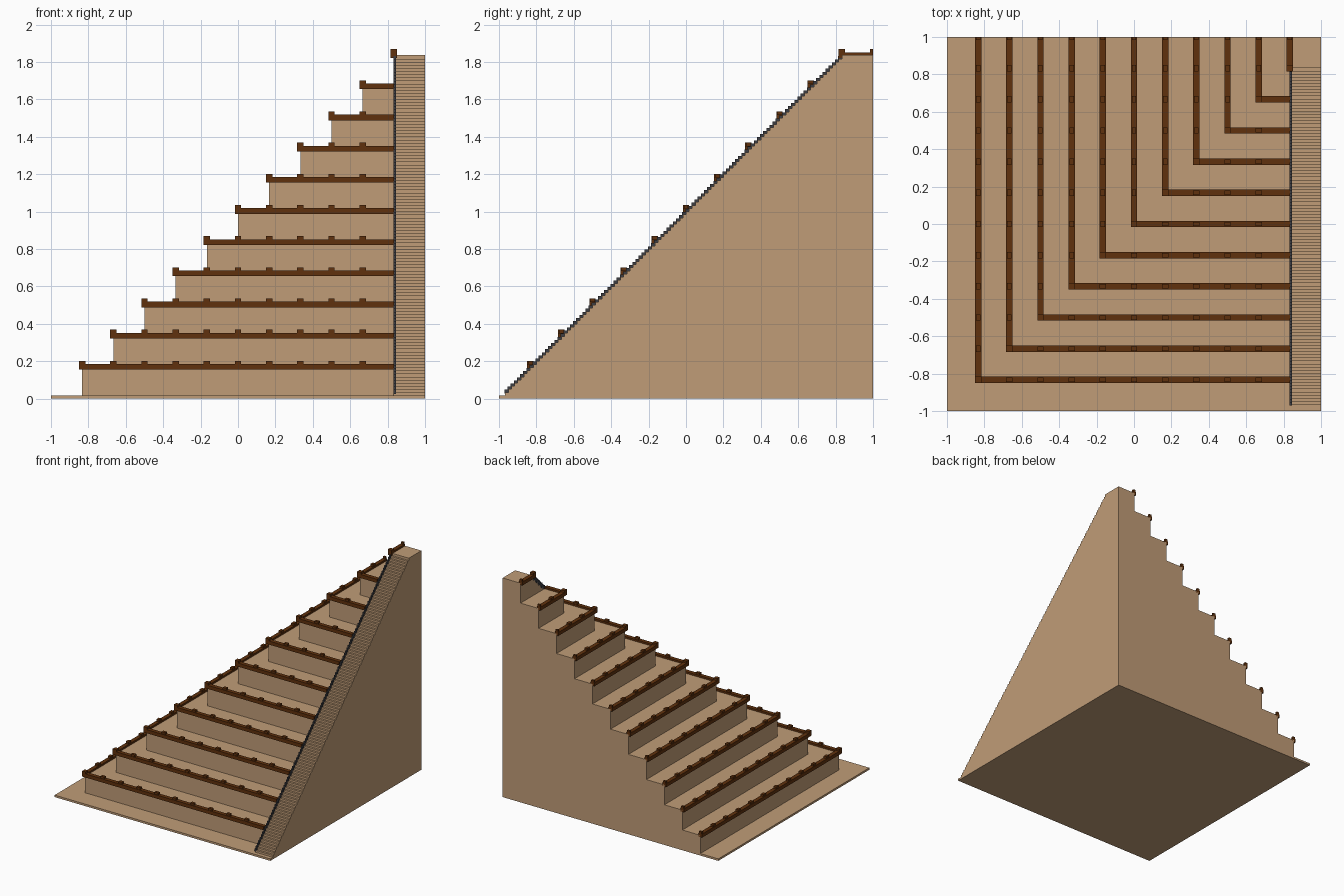
import bpy
import bmesh
from mathutils import Vector

cube = bpy.data.objects.get("Cube")
if cube:
    bpy.data.objects.remove(cube, do_unlink=True)

U = 1 / 60          # one step
T = 10 * U          # one terrace
LEVELS = 10
STAIR_X = 1 - T     # inner side of the staircase


def material(name, rgb):
    m = bpy.data.materials.new(name)
    m.use_nodes = True
    m.diffuse_color = (*rgb, 1)
    m.node_tree.nodes["Principled BSDF"].inputs["Base Color"].default_value = (*rgb, 1)
    return m


SAND = material("sandstone", (0.53, 0.335, 0.185))
WOOD = material("dark brown wood", (0.118, 0.031, 0.004))
IRON = material("dark grey iron", (0.045, 0.047, 0.055))


def finish(name, bm, mat):
    bmesh.ops.recalc_face_normals(bm, faces=bm.faces)
    mesh = bpy.data.meshes.new(name)
    bm.to_mesh(mesh)
    bm.free()
    mesh.materials.append(mat)
    obj = bpy.data.objects.new(name, mesh)
    bpy.context.collection.objects.link(obj)
    return obj


def add_box(bm, lo, hi):
    verts = bmesh.ops.create_cube(bm, size=1)["verts"]
    lo, hi = Vector(lo), Vector(hi)
    for v in verts:
        v.co = (lo + hi) / 2 + v.co * (hi - lo)


def add_prism(bm, points, push):
    face = bm.faces.new([bm.verts.new(p) for p in points])
    new = bmesh.ops.extrude_face_region(bm, geom=[face])["geom"]
    bmesh.ops.translate(bm, vec=push, verts=[g for g in new if isinstance(g, bmesh.types.BMVert)])


# Base slab
bm = bmesh.new()
add_box(bm, (-1, -1, 0), (1, 1, U))
finish("base_slab", bm, SAND)

# Stepped terraces shrinking towards the back corner
bm = bmesh.new()
for k in range(1, LEVELS + 1):
    edge = -1 + k * T
    bottom = U if k == 1 else (k - 1) * T
    add_box(bm, (edge, edge, bottom), (STAIR_X, 1, k * T + 0.003))
finish("terraces", bm, SAND)

# Staircase with a flat landing, as one side profile
steps = 11 * 10 - 1
line = []
for i in range(steps):
    y = -1 + (i + 2) * U
    line += [(y, (i + 1) * U), (y, (i + 2) * U)]
line[-1] = (line[-1][0], 11 * T + 0.003)
profile = line + [(1, 11 * T + 0.003), (1, U)]
bm = bmesh.new()
add_prism(bm, [(STAIR_X, y, z) for y, z in profile], (T, 0, 0))
finish("staircase", bm, SAND)

# Stepped trim along the inner side of the stairs
bm = bmesh.new()
upper = [(y - 0.004, z + 0.014) for y, z in line]
lower = [(y + 0.01, z - 0.008) for y, z in reversed(line)]
add_prism(bm, [(STAIR_X - 0.001, y, z) for y, z in upper + lower], (0.013, 0, 0))
finish("stair_trim", bm, IRON)

# Edge rails with raised blocks on each terrace
for k in range(1, LEVELS + 2):
    c = -1 + k * T
    z = k * T
    a, b = c - U, c + U
    bm = bmesh.new()
    if k <= LEVELS:
        outline = [(a, 1), (a, a), (STAIR_X, a), (STAIR_X, b), (b, b), (b, 1)]
    else:
        outline = [(a, 1), (a, a), (b, a), (b, 1)]
    add_prism(bm, [(x, y, z - 0.012) for x, y in outline], (0, 0, 0.03))
    finish(f"rail_{k}", bm, WOOD)

    bm = bmesh.new()
    add_box(bm, (a, a, z - 0.012), (b, b, z + 0.035))
    for j in range(k + 1, 12):
        p = -1 + j * T
        add_box(bm, (c - 0.012, p - U, z), (c + 0.012, p + U, z + 0.035))
        if j <= LEVELS:
            add_box(bm, (p - U, c - 0.012, z), (p + U, c + 0.012, z + 0.035))
    add_box(bm, (c - 0.012, 1 - U, z), (c + 0.012, 1, z + 0.035))
    finish(f"rail_blocks_{k}", bm, WOOD)
